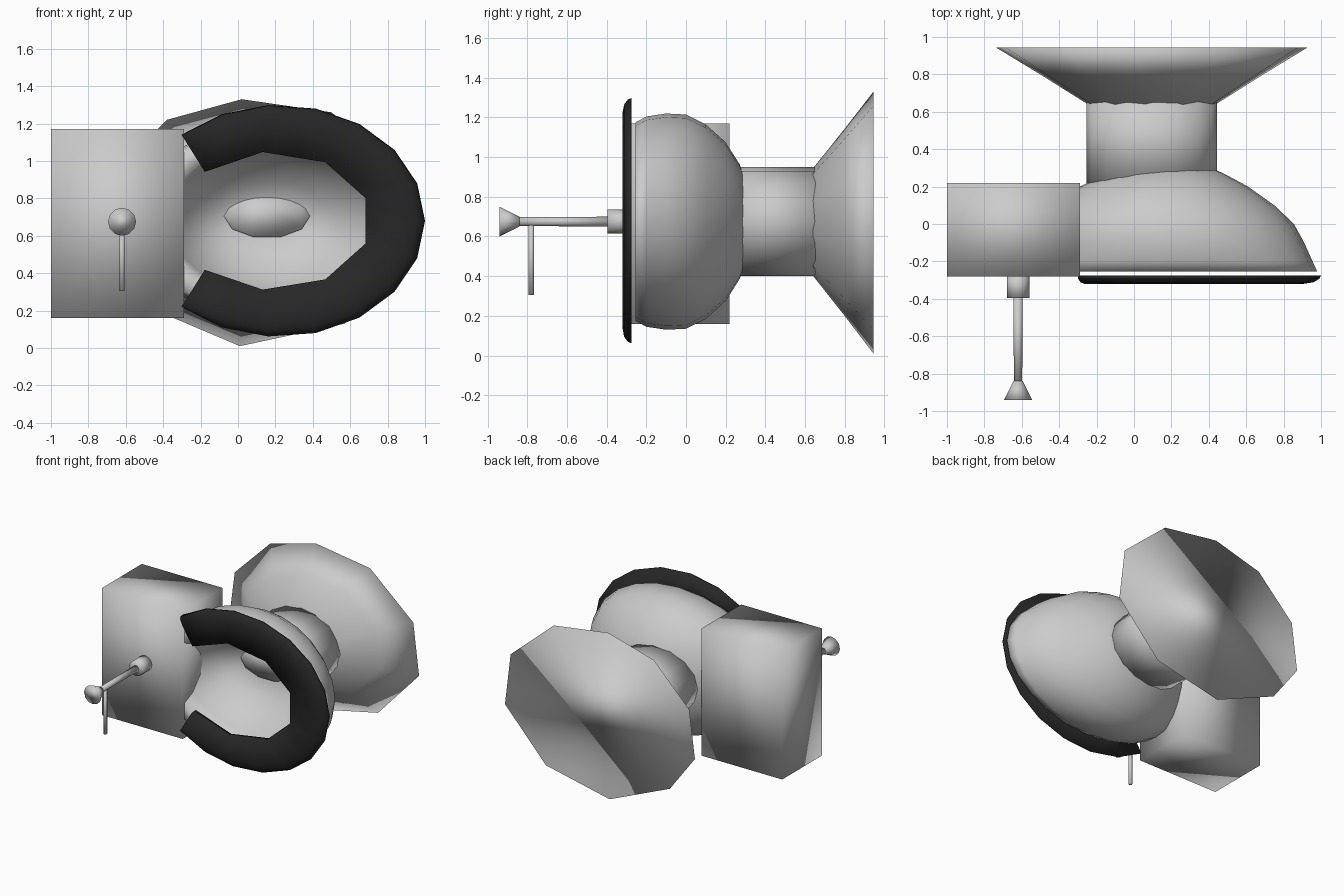
import bpy, bmesh, math
from math import cos, sin, pi, radians

if "Cube" in bpy.data.objects:
    bpy.data.objects.remove(bpy.data.objects["Cube"])

CZ = 0.675  # common height of the bowl axis


def build(name, verts, faces, mat=None, smooth=True):
    me = bpy.data.meshes.new(name)
    me.from_pydata(verts, [], faces)
    bm = bmesh.new()
    bm.from_mesh(me)
    bmesh.ops.recalc_face_normals(bm, faces=bm.faces)
    bm.to_mesh(me)
    bm.free()
    for p in me.polygons:
        p.use_smooth = smooth
    ob = bpy.data.objects.new(name, me)
    bpy.context.collection.objects.link(ob)
    if mat:
        me.materials.append(mat)
    return ob


def loft(name, rings, mat=None):
    """Skin a list of equal-length closed rings and cap both ends."""
    n = len(rings[0])
    verts = [v for r in rings for v in r]
    faces = [(k * n + i, k * n + (i + 1) % n, (k + 1) * n + (i + 1) % n, (k + 1) * n + i)
             for k in range(len(rings) - 1) for i in range(n)]
    faces += [tuple(range(n)), tuple((len(rings) - 1) * n + i for i in range(n))]
    return build(name, verts, faces, mat)


def oval(y, cx, rx, rz, n, cz=CZ):
    return [(cx + rx * cos(2 * pi * i / n), y, cz + rz * sin(2 * pi * i / n)) for i in range(n)]


# tank: plain box with soft normals
x0, x1, y0, y1, z0, z1 = -1, -0.29, -0.28, 0.22, 0.16, 1.17
loft("tank", [[(x0, y, z0), (x1, y, z0), (x1, y, z1), (x0, y, z1)] for y in (y0, y1)])

# bowl: outer shell from the underside to the rim, then down the hollow
profile = [(0.30, 0.17, 0.24, 0.21), (0.27, 0.17, 0.31, 0.29), (0.20, 0.16, 0.45, 0.40),
           (0.10, 0.165, 0.585, 0.49), (0.00, 0.175, 0.68, 0.54), (-0.10, 0.19, 0.72, 0.545),
           (-0.20, 0.21, 0.745, 0.53), (-0.255, 0.22, 0.76, 0.50), (-0.255, 0.20, 0.60, 0.42),
           (-0.15, 0.19, 0.55, 0.39), (0.00, 0.17, 0.44, 0.31), (0.09, 0.16, 0.34, 0.21),
           (0.15, 0.155, 0.225, 0.115)]
loft("bowl", [oval(y, cx, rx, rz, 24) for y, cx, rx, rz in profile])

# water surface inside the hollow
loft("water", [oval(y, 0.155, 0.23, 0.118, 10, 0.705) for y in (0.14, 0.16)])

# neck between bowl and foot
loft("neck", [oval(y, 0.095, 0.35, 0.275, 16) for y in (0.2, 0.68)])

# foot: ten-sided flare with an uneven outline
rim = [(.93, .52), (.88, .93), (.5, 1.26), (.02, 1.33), (-.38, 1.22),
       (-.69, .91), (-.74, .53), (-.52, .235), (.01, .01), (.57, .13)]
foot = []
for y, s in ((0.64, 0.41), (0.795, 0.705), (0.945, 1)):
    foot.append([(0.095 + (x - 0.095) * s, y, CZ + (z - CZ) * s) for x, z in rim])
loft("foot", foot)

# seat: open horseshoe, smooth outside and coarse inside
black = bpy.data.materials.new("black")
black.diffuse_color = (0.02, 0.02, 0.02, 1)
black.use_nodes = True
black.node_tree.nodes["Principled BSDF"].inputs["Base Color"].default_value = black.diffuse_color


def inner(k):
    a = radians(-135 + 270 * k / 7)
    return 0.19 + 0.52 * cos(a), 0.68 + 0.37 * sin(a)


section = [(0, -0.275), (1, -0.275), (0.97, -0.293), (0.87, -0.312), (0.7, -0.32), (0, -0.32)]
rings = []
for k in range(15):
    a = radians(-132 + 264 * k / 14)
    ox, oz = 0.22 + 0.78 * cos(a), 0.68 + 0.62 * sin(a)
    p, q = inner(k // 2), inner((k + 1) // 2)
    ix, iz = (p[0] + q[0]) / 2, (p[1] + q[1]) / 2
    rings.append([(ix + (ox - ix) * s, y, iz + (oz - iz) * s) for s, y in section])
seat = loft("seat", rings, black)
for p in seat.data.polygons:
    p.use_smooth = True

# flush fittings in front of the tank
def turned(name, stations, n=12):
    loft(name, [oval(y, -0.62, r, r, n) for y, r in stations])


turned("valve_collar", [(-0.27, 0.06), (-0.395, 0.06)])
turned("flush_pipe", [(-0.38, 0.025), (-0.85, 0.022)])
turned("pipe_end", [(-0.84, 0.025), (-0.94, 0.075)])

# pull rod hanging from the pipe
loft("pull_rod", [[(-0.62 + 0.014 * cos(pi * i / 4), -0.78 + 0.014 * sin(pi * i / 4), z)
                   for i in range(8)] for z in (0.305, 0.665)])
